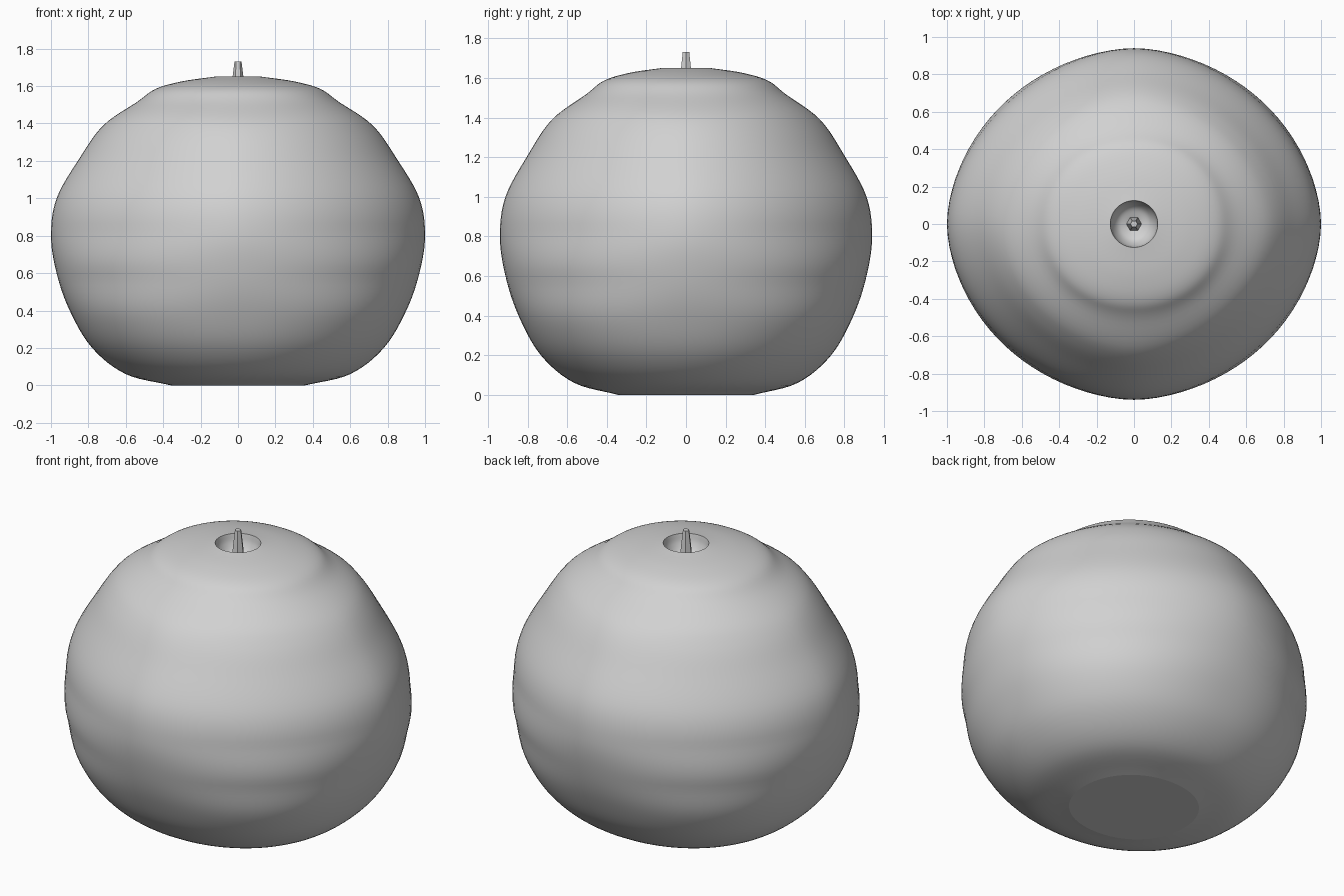
import bpy
import bmesh
from math import cos, sin, pi, radians
from mathutils import Vector

cube = bpy.data.objects.get("Cube")
if cube:
    bpy.data.objects.remove(cube, do_unlink=True)

grey = bpy.data.materials.new("plain grey")
grey.use_nodes = True
grey.diffuse_color = (0.64, 0.64, 0.64, 1)
grey.node_tree.nodes["Principled BSDF"].inputs["Base Color"].default_value = (0.64, 0.64, 0.64, 1)

# Height and squareness of the outline: 2 is round, less is a soft diamond
OUTLINE = [(0, 2.1), (0.35, 2.18), (0.6, 1.98), (0.85, 1.82), (1.05, 1.8),
           (1.35, 1.85), (1.5, 2), (1.6, 2.1), (1.65, 2), (2, 2)]


def smooth_path(points, steps=6):
    """Catmull-Rom curve through the points."""
    pts = [Vector(p) for p in points]
    pts = [2 * pts[0] - pts[1]] + pts + [2 * pts[-1] - pts[-2]]
    path = []
    for a, b, c, d in zip(pts, pts[1:], pts[2:], pts[3:]):
        for i in range(steps):
            t = i / steps
            path.append(0.5 * (2 * b + (c - a) * t + (2 * a - 5 * b + 4 * c - d) * t**2
                               + (3 * b - a - 3 * c + d) * t**3))
    return path + [pts[-2]]


def squareness(z):
    for (z0, p0), (z1, p1) in zip(OUTLINE, OUTLINE[1:]):
        if z <= z1:
            t = max(0, (z - z0) / (z1 - z0))
            return p0 + (p1 - p0) * t * t * (3 - 2 * t)


def section(radius, z, angle):
    """Point on the outline, slightly narrower from front to back when wide."""
    power = 2 if radius < 0.13 else squareness(z)
    flat = 1 - 0.06 * min(1, radius * 2)
    c, s = cos(angle), sin(angle)
    r = radius / (abs(c) ** power + abs(s) ** power) ** (1 / power)
    return r * c, r * s * flat, z


def lathe(name, profile, sides, sharp):
    bm = bmesh.new()
    rings = [[bm.verts.new(section(r, z, 2 * pi * k / sides)) for k in range(sides)]
             for r, z in profile]
    for low, high in zip(rings, rings[1:]):
        for k in range(sides):
            n = (k + 1) % sides
            bm.faces.new((low[k], low[n], high[n], high[k]))
    bm.faces.new(rings[0][::-1])
    bm.faces.new(rings[-1])
    bmesh.ops.recalc_face_normals(bm, faces=bm.faces)
    mesh = bpy.data.meshes.new(name)
    bm.to_mesh(mesh)
    bm.free()
    mesh.materials.append(grey)
    obj = bpy.data.objects.new(name, mesh)
    bpy.context.collection.objects.link(obj)
    bpy.ops.object.select_all(action='DESELECT')
    obj.select_set(True)
    bpy.context.view_layer.objects.active = obj
    bpy.ops.object.shade_smooth_by_angle(angle=radians(sharp))


# Fruit body: outer skin, then the round hollow at the crown
skin = smooth_path([(0.36, 0), (0.6, 0.06), (0.78, 0.2), (0.9, 0.4), (0.97, 0.6),
                    (1, 0.8), (0.97, 1), (0.85, 1.21), (0.72, 1.39), (0.54, 1.515),
                    (0.44, 1.585), (0.3, 1.625), (0.127, 1.65)])
hollow = smooth_path([(0.127, 1.65), (0.115, 1.6), (0.085, 1.555), (0.03, 1.53)])
lathe("fruit_body", skin + hollow[1:], 96, 12)

# Tapered stem rising out of the hollow
lathe("stem", [(0.042, 1.52), (0.03, 1.64), (0.019, 1.73)], 6, 30)
